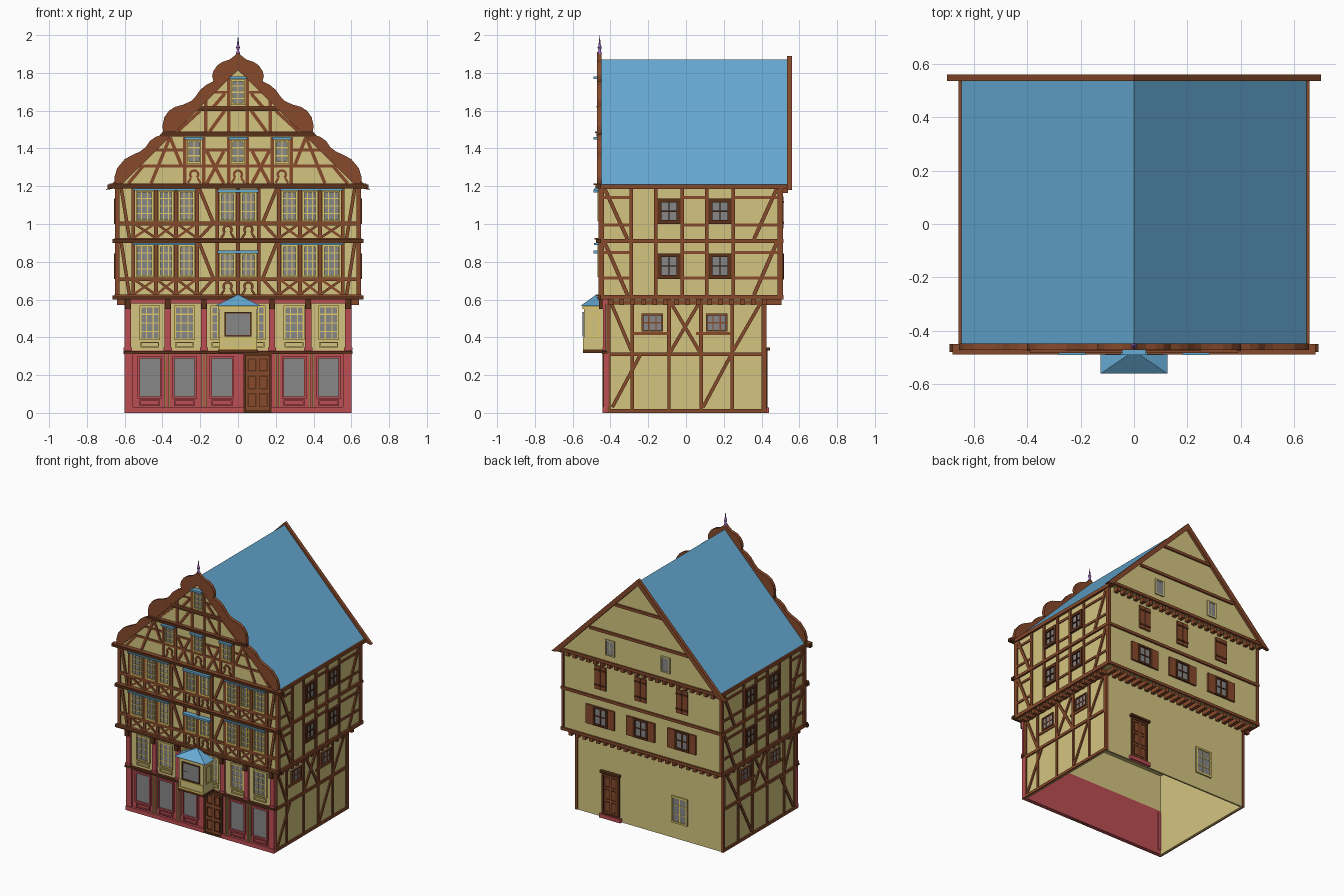
import bpy, bmesh, math
from mathutils import Matrix, Vector

if "Cube" in bpy.data.objects:
    bpy.data.objects.remove(bpy.data.objects["Cube"])

def lin(c):
    return [(v / 12.92 if v < 0.04 else ((v + 0.055) / 1.055) ** 2.4) for v in c] + [1]

COL = {"cream": (.83, .77, .5), "brown": (.53, .29, .17), "dark": (.35, .19, .1), "red": (.74, .31, .33),
       "blue": (.4, .67, .83), "glass": (.53, .53, .53), "purple": (.62, .42, .75), "yellow": (.87, .78, .42)}
MATS = {}
for k, c in COL.items():
    MATS[k] = bpy.data.materials.new(k)
    MATS[k].diffuse_color = lin(c)
PARTS = {}

def part(name, mat):
    return PARTS.setdefault((name, mat), bmesh.new())

# Wall faces: u runs along the wall, v is height, d is distance out of the wall
def P(face, u, v, d):
    k, o = face
    return {"F": (u, o - d, v), "B": (u, o + d, v), "R": (o + d, u, v), "L": (-o - d, u, v)}[k]

def prism(name, mat, face, poly, d0, d1):
    bm = part(name, mat)
    a = [bm.verts.new(P(face, u, v, d0)) for u, v in poly]
    b = [bm.verts.new(P(face, u, v, d1)) for u, v in poly]
    bm.faces.new(a)
    bm.faces.new(b[::-1])
    for i in range(len(a)):
        j = (i + 1) % len(a)
        bm.faces.new((a[j], a[i], b[i], b[j]))

def rect(name, mat, face, u0, u1, v0, v1, d0, d1):
    prism(name, mat, face, [(u0, v0), (u1, v0), (u1, v1), (u0, v1)], d0, d1)

def box(name, mat, x0, x1, y0, y1, z0, z1):
    rect(name, mat, ("B", 0), x0, x1, z0, z1, y0, y1)

def bar(name, mat, face, p, q, w=.02, d=.009):
    p, q = Vector(p), Vector(q)
    n = (q - p).orthogonal().normalized() * w / 2
    prism(name, mat, face, [p - n, q - n, q + n, p + n], -.002, d)

def frame(name, mat, face, u0, u1, v0, v1, w, d):
    for a in ((u0, u1, v0, v0 + w), (u0, u1, v1 - w, v1), (u0, u0 + w, v0 + w, v1 - w), (u1 - w, u1, v0 + w, v1 - w)):
        rect(name, mat, face, *a, -.002, d)

def window(name, face, u0, u1, v0, v1, nx, nz, mat="yellow", w=.01, d=.013):
    rect(name + "_glass", "glass", face, u0, u1, v0, v1, -.002, .004)
    frame(name + "_frame", mat, face, u0, u1, v0, v1, w, d)
    for i in range(1, nx):
        u = u0 + (u1 - u0) * i / nx
        rect(name + "_frame", mat, face, u - .003, u + .003, v0, v1, 0, d - .004)
    for i in range(1, nz):
        v = v0 + (v1 - v0) * i / nz
        rect(name + "_frame", mat, face, u0, u1, v - .003, v + .003, 0, d - .004)

def horseshoe(face, u, v, r=.028, w=.013):
    an = [math.radians(-50 + 28 * i) for i in range(11)]
    pts = [(u + r * math.cos(a), v + r * math.sin(a)) for a in an]
    pts += [(u + (r - w) * math.cos(a), v + (r - w) * math.sin(a)) for a in an[::-1]]
    prism("curved_braces", "brown", face, pts, -.002, .009)
    for s in (-1, 1):
        bar("curved_braces", "brown", face, (u + s * .018, v - .02), (u + s * .034, v - .045), .012)

SIDES = (-1, 1)
FG, FU = ("F", -.0), ("F", -.455)
FG = ("F", -.425)

# Ground floor walls, open below
box("ground_front_wall", "red", -.59, .59, -.425, -.413, 0, .33)
box("ground_upper_front_wall", "cream", -.59, .59, -.425, -.413, .33, .6)
box("ground_back_wall", "cream", -.59, .59, .408, .42, 0, .6)
for s in SIDES:
    box("ground_side_walls", "cream", s * .578, s * .59, -.425, .42, 0, .6)
# Upper storeys and attic
box("upper_storeys", "cream", -.64, .64, -.455, .505, .6, 1.2)
prism("attic", "cream", ("B", 0), [(-.64, 1.2), (.64, 1.2), (0, 1.855)], -.457, .54)
# Roof slabs
for s in SIDES:
    prism("roof", "blue", ("B", 0), [(s * .65, 1.205), (0, 1.872), (0, 1.855), (s * .65, 1.188)], -.453, .55)
    box("eaves_beam", "brown", s * .63, s * .657, -.46, .55, 1.185, 1.21)
    prism("back_bargeboard", "brown", ("B", 0), [(s * .7, 1.18), (0, 1.89), (0, 1.845), (s * .645, 1.19)], .535, .56)

# Curved front gable edging
CURVE = [(.65, 1.21), (.655, 1.245), (.64, 1.295), (.6, 1.343), (.56, 1.365), (.52, 1.383), (.49, 1.405), (.466, 1.44),
         (.435, 1.462), (.395, 1.475), (.4, 1.52), (.39, 1.565), (.365, 1.6), (.333, 1.62), (.29, 1.632), (.25, 1.65),
         (.225, 1.675), (.2, 1.71), (.17, 1.735), (.13, 1.755), (.137, 1.785), (.13, 1.81), (.11, 1.84), (.085, 1.857),
         (.045, 1.87), (.02, 1.89), (0, 1.91)]
for s in SIDES:
    prism("gable_edging", "brown", FU, [(s * x, z) for x, z in CURVE + [(0, 1.815), (.615, 1.21)]], -.008, .017)

# Cornices between storeys
for z, hw, d in ((.612, .665, .02), (.912, .665, .03), (1.2, .69, .034), (1.475, .4, .028), (1.61, .265, .018)):
    rect("cornices", "dark", FU, -hw, hw, z - .013, z + .009, -.005, d * .7)
    rect("cornices", "brown", FU, -hw + .01, hw - .01, z + .007, z + .015, -.005, d)

# Storey windows and timber framing on the front
POSTS = (.555, .434, .328, .217, .11)
for zb, sill, zt in ((.625, .71, .9), (.925, 1.005, 1.188)):
    rect("front_timber", "brown", FU, -.64, .64, sill - .012, sill + .008, -.002, .009)
    bar("front_timber", "brown", FU, (0, zb), (0, zt))
    for s in SIDES:
        rect("front_timber", "brown", FU, s * .627, s * .65, zb, zt, -.012, .008)
        for x in POSTS:
            bar("front_timber", "brown", FU, (s * x, zb), (s * x, zt))
        bar("front_timber", "brown", FU, (s * .618, zt), (s * .575, zb), .018)
        bar("front_timber", "brown", FU, (s * .205, zt), (s * .13, sill), .018)
        bar("front_timber", "brown", FU, (s * .13, sill), (s * .205, zb), .016)
        for a, b in zip(POSTS[:3], POSTS[1:4]):
            bar("front_timber", "brown", FU, (s * a, zb), (s * b, sill), .013, .007)
            bar("front_timber", "brown", FU, (s * b, zb), (s * a, sill), .013, .008)
            window("front_window", FU, *sorted((s * (a - .014), s * (b + .014))), sill + .01, zt - .012, 3, 4)
        horseshoe(FU, s * .055, zb + .045)
        top = zt - .055 if zb < .7 else zt - .02
        window("front_window", FU, *sorted((s * .097, s * .014)), sill + .01, top, 3, 3)
        rect("window_hoods", "blue", FU, s * .225, s * .555, zt - .01, zt - .001, 0, .033)
    rect("window_hoods", "blue", FU, -.108, .108, top, top + .014, 0, .035)

# Gable windows and framing
for x in (-.232, 0, .232):
    window("gable_window", FU, x - .037, x + .037, 1.32, 1.445, 2, 3)
    rect("window_hoods", "blue", FU, x - .05, x + .05, 1.448, 1.46, 0, .035)
    horseshoe(FU, x, 1.262)
    for s in SIDES:
        bar("gable_timber", "brown", FU, (x + s * .05, 1.215), (x + s * .05, 1.46), .018)
window("gable_window", FU, -.037, .037, 1.63, 1.765, 2, 4)
rect("window_hoods", "blue", FU, -.045, .045, 1.768, 1.782, 0, .035)
rect("gable_timber", "brown", FU, -.53, .53, 1.3, 1.316, -.002, .008)
for s in SIDES:
    rect("gable_timber", "brown", FU, s * .285, s * .45, 1.385, 1.4, -.002, .007)
    rect("gable_timber", "brown", FU, s * .05, s * .18, 1.385, 1.4, -.002, .007)
    rect("gable_timber", "brown", FU, s * .05, s * .16, 1.69, 1.703, -.002, .007)
    for p, q in (((.46, 1.215), (.36, 1.46)), ((.3, 1.31), (.36, 1.46)), ((.58, 1.215), (.5, 1.31)),
                 ((.075, 1.215), (.165, 1.385)), ((.165, 1.215), (.075, 1.385)), ((.05, 1.49), (.05, 1.8)),
                 ((.17, 1.49), (.17, 1.66)), ((.32, 1.49), (.2, 1.6)), ((.15, 1.49), (.07, 1.6)), ((.13, 1.62), (.07, 1.69))):
        bar("gable_timber", "brown", FU, (s * p[0], p[1]), (s * q[0], q[1]), .018)

# Finial
bm = part("finial", "purple")
for z, r1, r2, h in ((1.9, .012, .006, .02), (1.92, .006, .011, .015), (1.935, .011, .005, .015), (1.95, .006, 0, .05)):
    bmesh.ops.create_cone(bm, cap_ends=True, segments=10, radius1=r1, radius2=r2, depth=h,
                          matrix=Matrix.Translation((0, -.457, z + h / 2)))

# Ground floor front: plinth, string course, pilasters, shop windows
rect("plinth", "red", FG, -.6, .03, 0, .03, -.01, .017)
rect("plinth", "red", FG, .178, .6, 0, .03, -.01, .017)
rect("string_course", "dark", FG, -.605, .605, .313, .328, -.01, .02)
rect("top_rail", "red", FG, -.6, .6, .58, .6, -.01, .012)
for x in (-.583, -.372, -.18, .18, .372, .583):
    rect("pilasters", "red", FG, x - .017, x + .017, .33, .6, -.002, .014)
    rect("pilaster_brackets", "dark", FG, x - .014, x + .014, .55, .6, 0, .035)
    rect("pilaster_brackets", "red", FG, x - .022, x + .022, .33, .345, 0, .018)
for s in SIDES:
    rect("corner_piers", "red", FG, s * .555, s * .6, .03, .315, -.015, .013)
for x in (-.467, -.283, -.085, .297, .48):
    rect("shop_glass", "glass", FG, x - .053, x + .053, .087, .29, -.002, .004)
    frame("shop_frame", "red", FG, x - .065, x + .065, .075, .3, .012, .012)
    frame("shop_panel", "red", FG, x - .055, x + .055, .036, .07, .008, .008)
for x in (-.467, -.283, -.09, .09, .297, .48):
    window("ground_upper_window", FG, x - .055, x + .055, .385, .568, 3, 4, "yellow", .01, .01)
    frame("window_apron", "yellow", FG, x - .05, x + .05, .347, .376, .007, .008)
for x in (-.385, -.365, -.19, -.17, .2, .218, .38, .398):
    rect("yellow_strips", "yellow", FG, x - .004, x + .004, .03, .313, 0, .008)

# Front door
rect("front_door", "brown", FG, .033, .175, 0, .312, -.002, .008)
frame("front_door_frame", "dark", FG, .03, .178, 0, .315, .012, .016)
for i in range(3):
    for x in (.05, .11):
        frame("front_door_panels", "dark", FG, x, x + .048, .03 + .095 * i, .105 + .092 * i, .007, .012)

# Oriel bay with hipped roof
box("oriel", "cream", -.1, .1, -.54, -.42, .33, .57)
box("oriel_base", "dark", -.107, .107, -.545, -.42, .318, .335)
box("oriel_cornice", "yellow", -.107, .107, -.547, -.42, .55, .567)
FO = ("F", -.54)
window("oriel_window", FO, -.072, .072, .405, .535, 2, 2, "dark", .008, .008)
frame("oriel_panel", "yellow", FO, -.1, .1, .335, .4, .012, .006)
for k in "RL":
    frame("oriel_panel", "yellow", (k, .1), -.515, -.455, .4, .53, .008, .006)
bm = part("oriel_roof", "blue")
base = [bm.verts.new(c) for c in ((-.125, -.56, .565), (.125, -.56, .565), (.125, -.45, .565), (-.125, -.45, .565))]
apex = bm.verts.new((0, -.475, .627))
bm.faces.new(base)
for i in range(4):
    bm.faces.new((base[i], base[(i + 1) % 4], apex))

# Side walls: framing, windows and joist ends
for k in "RL":
    G, U = (k, .59), (k, .64)
    for z0, z1 in ((.6, .625), (.9, .92)):
        rect("side_timber", "brown", U, -.46, .515, z0, z1, -.01, .013)
    for z in (.715, .85, .995, 1.14):
        rect("side_timber", "brown", U, -.455, -.29, z - .008, z + .008, -.002, .007)
        rect("side_timber", "brown", U, -.03, .12, z - .008, z + .008, -.002, .007)
        rect("side_timber", "brown", U, .25, .505, z - .008, z + .008, -.002, .007)
    for y in (-.445, -.29, -.16, -.02, .11, .25, .495):
        bar("side_timber", "brown", U, (y, .62), (y, 1.19))
    for z0, z1 in ((.625, .9), (.92, 1.185)):
        bar("side_timber", "brown", U, (-.43, z1), (-.31, z0))
        bar("side_timber", "brown", U, (.48, z1), (.36, z0))
    for y in (-.09, .18):
        for z in (.71, 1):
            window("side_window", U, y - .06, y + .06, z, z + .135, 2, 2, "dark", .02, .016)
    for y in (-.178, .162):
        window("side_ground_window", G, y - .057, y + .057, .43, .525, 3, 2, "brown", .009, .012)
        rect("side_timber", "brown", G, y - .11, y + .08, .412, .428, -.002, .007)
    for z in (.01, .31, .585):
        rect("side_timber", "brown", G, -.43, .42, z - .01, z + .01, -.002, .01)
    for y in (-.41, -.285, -.09, .08, .245, .41):
        bar("side_timber", "brown", G, (y, .31), (y, .6))
    for p, q in (((-.41, 0), (-.41, .31)), ((-.09, 0), (-.09, .31)), ((.08, 0), (.08, .31)), ((.41, 0), (.41, .31)),
                 ((-.285, 0), (-.285, .31)), ((.245, 0), (.245, .31)), ((-.09, .31), (.08, .6)), ((.08, .31), (-.09, .6)),
                 ((-.39, .03), (-.24, .31)), ((.09, .03), (.24, .31)), ((-.4, .59), (-.29, .33)), ((.4, .59), (.25, .33))):
        bar("side_timber", "brown", G, p, q, .018, .008)
    for i in range(15):
        y = -.41 + .058 * i
        rect("joist_ends", "brown", G, y, y + .025, .572, .602, 0, .05)

# Back wall: beams, joist ends
B0, B1, B2 = ("B", .42), ("B", .505), ("B", .54)
for i in range(22):
    x = -.6 + .0558 * i
    rect("joist_ends", "brown", B0, x, x + .025, .572, .602, 0, .085)
    rect("joist_ends", "brown", B1, x, x + .025, 1.165, 1.195, 0, .035)
for f, hw, z in ((B1, .65, .612), (B1, .65, .91), (B2, .64, 1.208), (B2, .4, 1.43), (B2, .2, 1.65)):
    rect("back_beams", "brown", f, -hw, hw, z - .01, z + .01, -.005, .012)
for s in SIDES:
    rect("back_corner_posts", "brown", B1, s * .63, s * .65, .61, 1.2, -.01, .008)
    rect("back_corner_posts", "brown", B0, s * .58, s * .6, 0, .6, -.01, .006)
# Back windows and shutters
for x in (.335, .01, -.325):
    window("back_window", B1, x - .058, x + .058, .705, .845, 2, 2, "dark", .014, .014)
    for s in SIDES:
        rect("open_shutters", "brown", B1, x + s * .06, x + s * .115, .705, .845, 0, .012)
        rect("closed_shutters", "brown", B1, x + s * .002, x + s * .046, .975, 1.145, -.002, .01)
        for z in (1.0, 1.11):
            rect("shutter_battens", "dark", B1, x + s * .002, x + s * .046, z, z + .012, 0, .014)
for x in (.235, -.215):
    window("attic_back_window", B2, x - .037, x + .037, 1.26, 1.375, 2, 2, "cream", .009, .008)
window("back_ground_window", B0, -.31, -.18, .115, .31, 2, 3, "yellow", .012, .01)
# Back door
rect("back_door", "brown", B0, .25, .37, .03, .32, -.002, .007)
frame("back_door_frame", "dark", B0, .24, .38, .025, .33, .014, .012)
rect("back_door_lintel", "dark", B0, .23, .39, .33, .345, 0, .025)
rect("back_step", "red", B0, .225, .395, 0, .028, 0, .02)
for z in (.05, .14, .23):
    for x in (.262, .315):
        frame("back_door_panels", "dark", B0, x, x + .042, z, z + .075, .006, .01)

# Turn the collected parts into objects
for (name, mat), bm in PARTS.items():
    bmesh.ops.recalc_face_normals(bm, faces=bm.faces)
    me = bpy.data.meshes.new(name)
    bm.to_mesh(me)
    bm.free()
    me.materials.append(MATS[mat])
    bpy.context.collection.objects.link(bpy.data.objects.new(name, me))

for m in bpy.data.materials:
    if m.users and not m.is_grease_pencil:
        m.use_nodes = True
        m.node_tree.nodes["Principled BSDF"].inputs["Base Color"].default_value = m.diffuse_color
